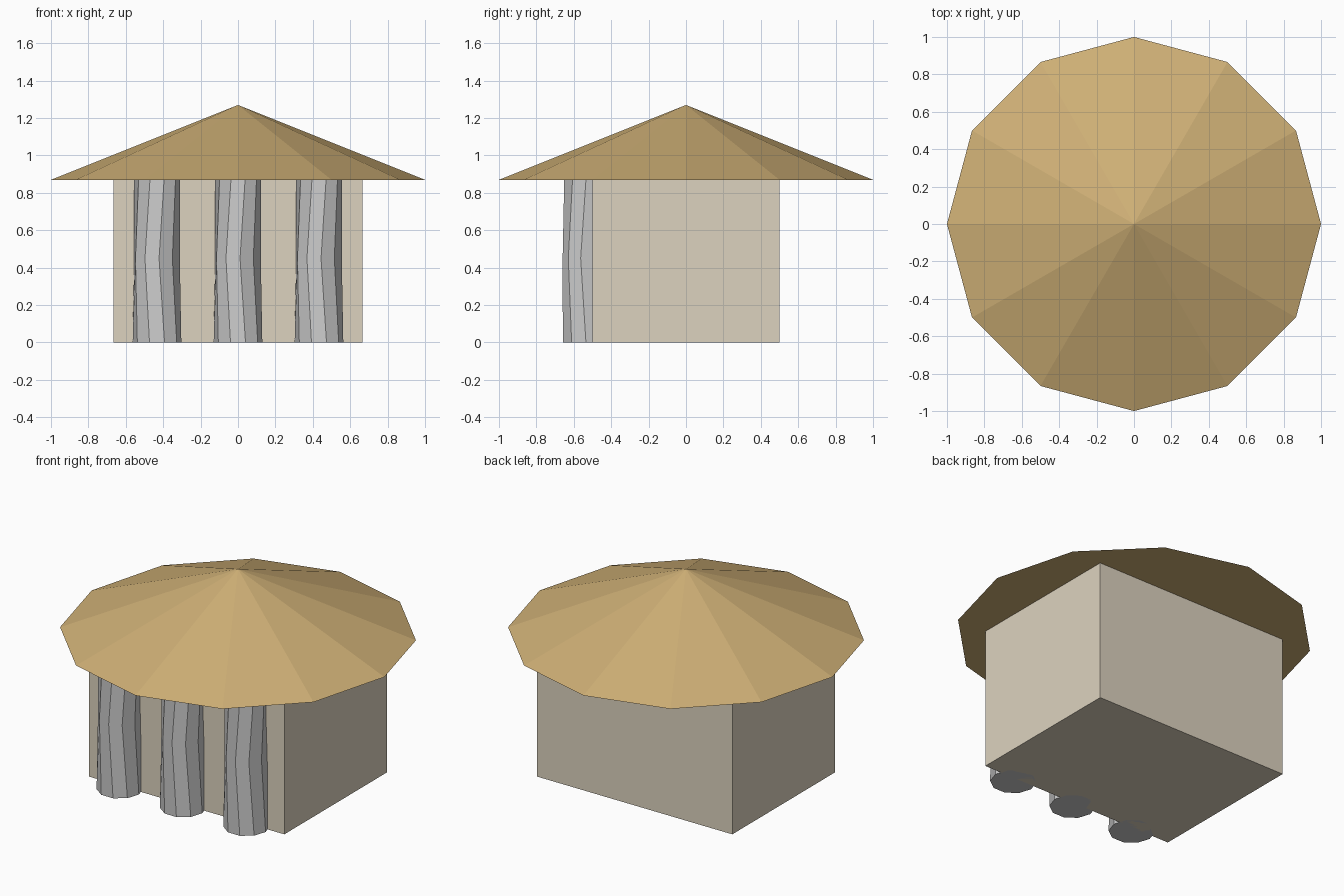
import bpy, bmesh, math

if "Cube" in bpy.data.objects:
    bpy.data.objects.remove(bpy.data.objects["Cube"])

def make(name, bm, color=None):
    bmesh.ops.recalc_face_normals(bm, faces=bm.faces)
    me = bpy.data.meshes.new(name)
    bm.to_mesh(me)
    bm.free()
    ob = bpy.data.objects.new(name, me)
    bpy.context.collection.objects.link(ob)
    if color:
        mat = bpy.data.materials.new(name + "_color")
        mat.diffuse_color = color
        mat.use_nodes = True
        mat.node_tree.nodes["Principled BSDF"].inputs["Base Color"].default_value = mat.diffuse_color
        me.materials.append(mat)
    return ob

WALL_TOP = 0.87

# Walls: plain box
bm = bmesh.new()
bmesh.ops.create_cube(bm, size=1)
for v in bm.verts:
    v.co.x *= 1.333
    v.co.z = (v.co.z + 0.5) * WALL_TOP
make("walls", bm, (0.72, 0.65, 0.52, 1))

# Roof: twelve-sided cone
bm = bmesh.new()
bmesh.ops.create_cone(bm, cap_ends=True, segments=12, radius1=1, radius2=0, depth=0.4)
bmesh.ops.translate(bm, vec=(0, 0, WALL_TOP + 0.2), verts=bm.verts)
make("roof", bm, (0.62, 0.43, 0.18, 1))

# Columns: ten-sided trunks with a slight kinked twist
def column(name, x, y):
    bm = bmesh.new()
    rings = []
    for z, r, twist in ((0, 0.13, 0), (0.45, 0.125, -13), (WALL_TOP, 0.122, 0)):
        rings.append([bm.verts.new((x + r * math.cos(math.radians(36 * i + twist)),
                                    y + r * math.sin(math.radians(36 * i + twist)), z))
                      for i in range(10)])
    for lo, hi in zip(rings, rings[1:]):
        for i in range(10):
            j = (i + 1) % 10
            bm.faces.new((lo[i], lo[j], hi[j], hi[i]))
    bm.faces.new(rings[0])
    bm.faces.new(rings[-1])
    make(name, bm, (0.6, 0.6, 0.58, 1))

for name, x in (("left_column", -0.433), ("middle_column", 0), ("right_column", 0.433)):
    column(name, x, -0.535)
